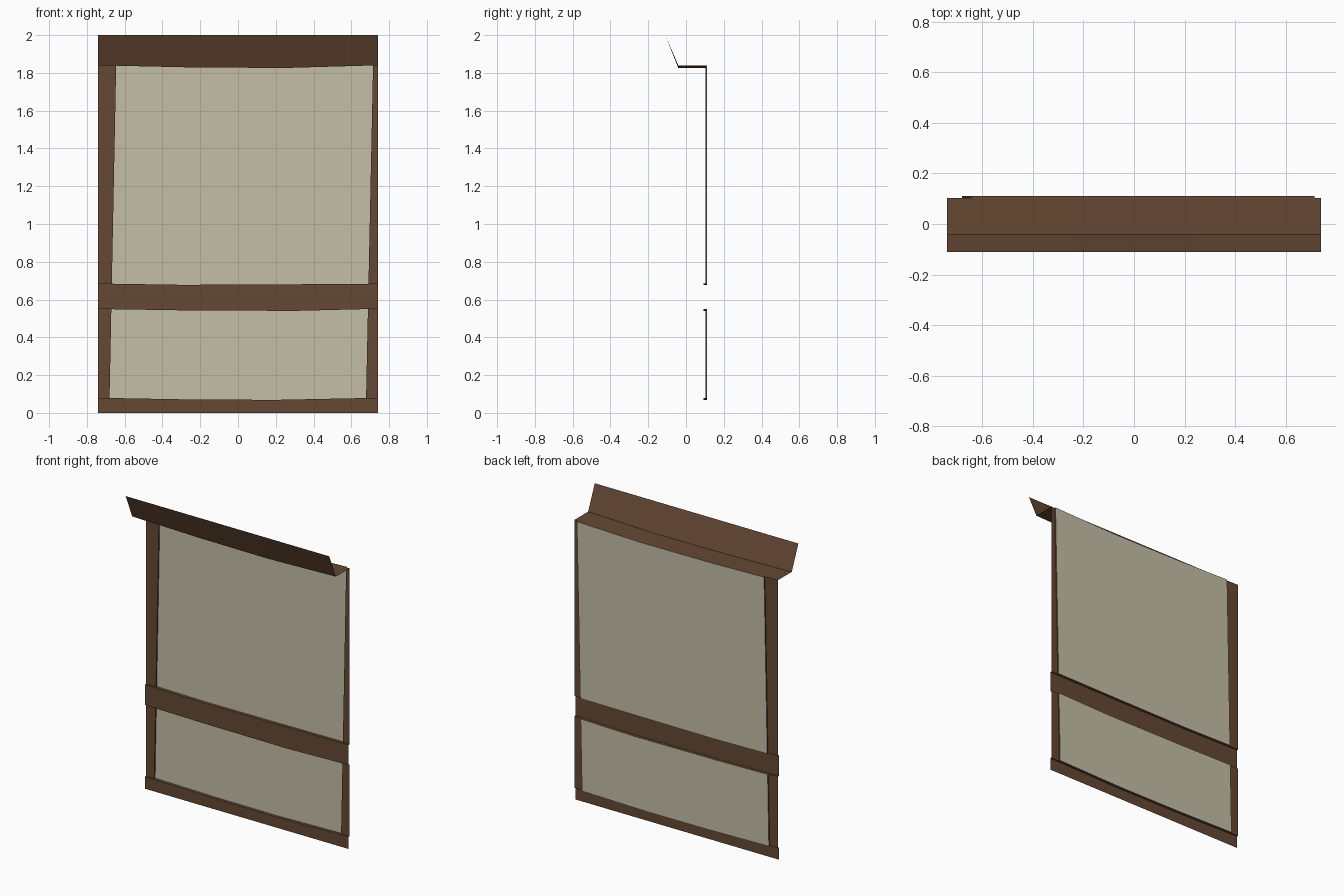
import bpy

if "Cube" in bpy.data.objects:
    bpy.data.objects.remove(bpy.data.objects["Cube"])

W = 0.74                                          # half width
Y_BEAM, Y_POST, Y_PANEL = 0.092, 0.102, 0.111     # stepped depths, front to back
Y_FOLD, Y_FRONT = -0.041, -0.11                   # awning fold and front rim


def material(name, rgb):
    m = bpy.data.materials.new(name)
    m.diffuse_color = (*rgb, 1)
    m.use_nodes = True
    m.node_tree.nodes["Principled BSDF"].inputs["Base Color"].default_value = m.diffuse_color
    return m


WOOD = material("dark_wood", (0.13, 0.065, 0.033))
PLASTER = material("plaster", (0.555, 0.52, 0.39))


def lerp_path(path, t):
    """Value of a piecewise linear path [(t, value), ...] at t."""
    for (a, va), (b, vb) in zip(path, path[1:]):
        if t <= b:
            return va + (vb - va) * (t - a) / (b - a)
    return path[-1][1]


def build(name, strips, mat):
    """Mesh from strips, each a pair of point rows joined by quads."""
    verts, faces = [], []
    for low, high in strips:
        n, k = len(low), len(verts)
        verts += low + high
        faces += [(k + i, k + i + 1, k + n + i + 1, k + n + i) for i in range(n - 1)]
    me = bpy.data.meshes.new(name)
    me.from_pydata(verts, [], faces)
    me.materials.append(mat)
    ob = bpy.data.objects.new(name, me)
    bpy.context.collection.objects.link(ob)
    return ob


# hand-hewn beam edges (x, z) and leaning post inner edges (z, x)
SILL_TOP = [(-W, 0.08), (-0.25, 0.071), (0.2, 0.069), (W, 0.08)]
RAIL_LOW = [(-W, 0.55), (-0.3, 0.543), (0.3, 0.54), (W, 0.551)]
RAIL_TOP = [(-W, 0.685), (-0.3, 0.678), (0.2, 0.68), (W, 0.684)]
HEAD = [(-W, 1.84), (-0.25, 1.829), (0.25, 1.826), (W, 1.84)]
FLAT = [(-W, 0), (W, 0)]
RIM = [(-W, 2.0), (W, 2.0)]
LEFT = [(0.08, -0.68), (1.84, -0.645)]
RIGHT = [(0.08, 0.678), (1.84, 0.715)]


def stations(edge):
    """x positions along a beam edge, including where the posts meet it."""
    z = edge[0][1]
    return sorted([p[0] for p in edge] + [lerp_path(LEFT, z), lerp_path(RIGHT, z)])


def row(edge, xs, y):
    return [(x, y, lerp_path(edge, x)) for x in xs]


def ledge(edge, y_front):
    """Strips running from a beam edge back to the posts and the panel."""
    xs = stations(edge)
    parts = ((xs[:2], Y_POST), (xs[1:-1], Y_PANEL), (xs[-2:], Y_POST))
    return [(row(edge, p, y_front), row(edge, p, y)) for p, y in parts]


def face(low, high, y):
    xs = sorted(set(stations(low) + stations(high)))
    return (row(low, xs, y), row(high, xs, y))


# sill and middle rail
build("sill_beam", [face(FLAT, SILL_TOP, Y_BEAM)] + ledge(SILL_TOP, Y_BEAM), WOOD)
build("middle_rail", [face(RAIL_LOW, RAIL_TOP, Y_BEAM)]
      + ledge(RAIL_LOW, Y_BEAM) + ledge(RAIL_TOP, Y_BEAM), WOOD)

# awning: flat soffit plus the upturned front board
fx = stations(HEAD)
build("awning", ledge(HEAD, Y_FOLD)
      + [(row(HEAD, fx, Y_FOLD), row(RIM, fx, Y_FRONT))], WOOD)

# posts and plaster panels in both bays
for bay, low, high in (("lower", SILL_TOP, RAIL_LOW), ("upper", RAIL_TOP, HEAD)):
    for side, inner, outer in (("left", LEFT, -W), ("right", RIGHT, W)):
        ends = []
        for edge in (low, high):
            x = lerp_path(inner, edge[0][1])
            ends.append(row(edge, sorted((outer, x)), Y_POST))
        i = 1 if outer < 0 else 0
        (x0, _, z0), (x1, _, z1) = ends[0][i], ends[1][i]
        lip = ([(x0, Y_POST, z0), (x0, Y_PANEL, z0)], [(x1, Y_POST, z1), (x1, Y_PANEL, z1)])
        if side == "right":
            lip = lip[::-1]
        build(f"{bay}_{side}_post", [tuple(ends), lip], WOOD)
    # panel: bottom and top rows share the same number of stations
    build(f"{bay}_panel", [(row(low, stations(low)[1:-1], Y_PANEL),
                            row(high, stations(high)[1:-1], Y_PANEL))], PLASTER)
